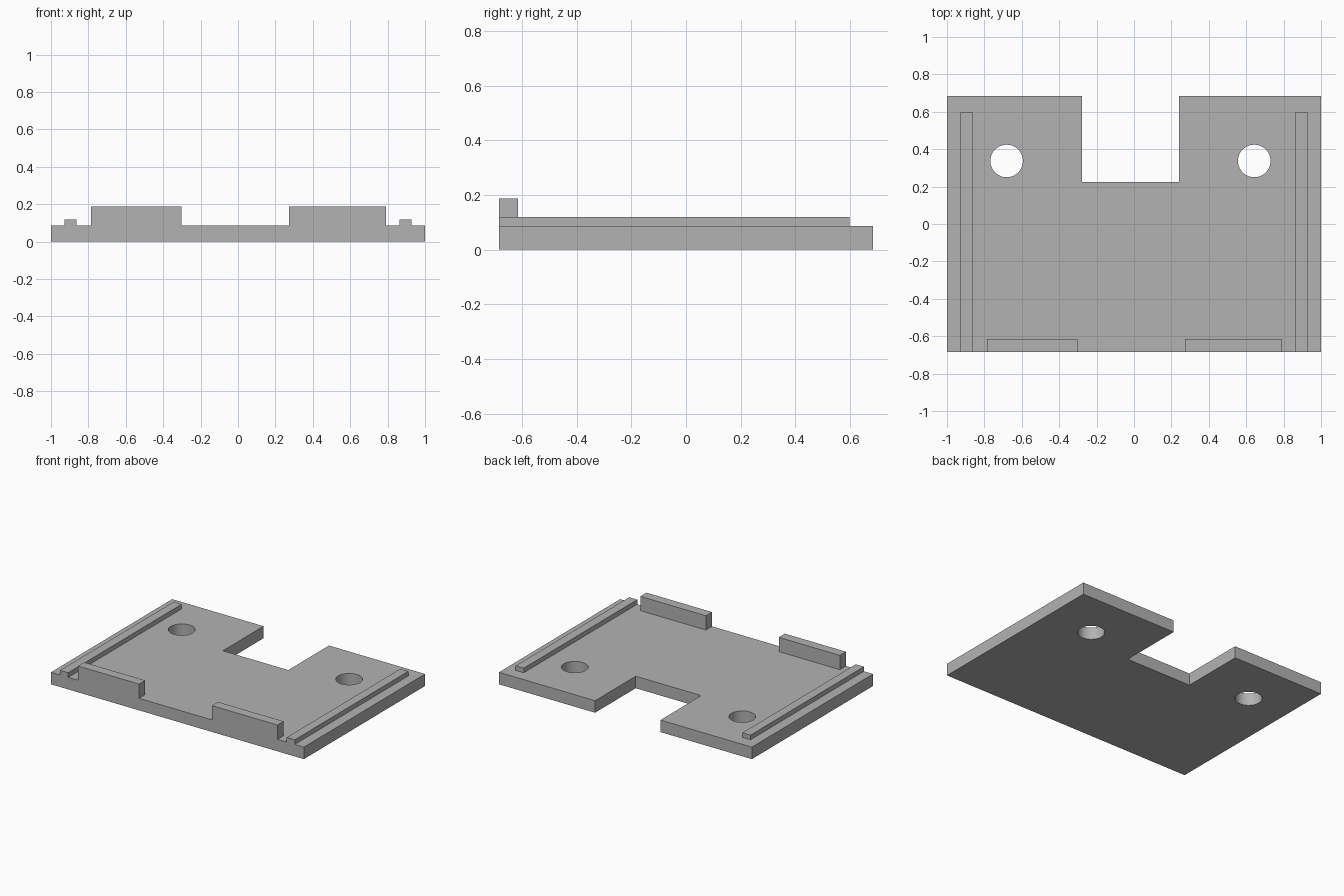
import bpy
import bmesh

if "Cube" in bpy.data.objects:
    bpy.data.objects.remove(bpy.data.objects["Cube"], do_unlink=True)

FRONT, BACK = -0.684, 0.684
PLATE_TOP = 0.086

grey = bpy.data.materials.new("plain grey")
grey.use_nodes = True
colour = (0.45, 0.45, 0.45, 1)
grey.diffuse_color = colour
grey.node_tree.nodes["Principled BSDF"].inputs["Base Color"].default_value = colour


def add_prism(name, outline, bottom, top):
    """Extrude a flat outline from one height to another."""
    bm = bmesh.new()
    base = bm.faces.new([bm.verts.new((x, y, bottom)) for x, y in outline])
    raised = bmesh.ops.extrude_face_region(bm, geom=[base])["geom"]
    verts = [v for v in raised if isinstance(v, bmesh.types.BMVert)]
    bmesh.ops.translate(bm, verts=verts, vec=(0, 0, top - bottom))
    bmesh.ops.recalc_face_normals(bm, faces=bm.faces)
    mesh = bpy.data.meshes.new(name)
    bm.to_mesh(mesh)
    bm.free()
    mesh.materials.append(grey)
    obj = bpy.data.objects.new(name, mesh)
    bpy.context.collection.objects.link(obj)
    return obj


def add_block(name, x0, x1, y0, y1, top):
    """A rectangular block standing on the plate."""
    return add_prism(name, [(x0, y0), (x1, y0), (x1, y1), (x0, y1)], PLATE_TOP, top)


# Base plate with a rectangular notch in the back edge
notch_right, notch_left, notch_front = -0.277, 0.24, 0.225
plate = add_prism("base_plate", [
    (-1, FRONT), (1, FRONT), (1, BACK), (notch_left, BACK),
    (notch_left, notch_front), (notch_right, notch_front),
    (notch_right, BACK), (-1, BACK)], 0, PLATE_TOP)

# Round through-holes either side of the notch
for x in (-0.681, 0.643):
    bpy.ops.mesh.primitive_cylinder_add(vertices=64, radius=0.087, depth=0.4,
                                        location=(x, 0.337, 0.04))
    cutter = bpy.context.object
    cutter.name = "hole_cutter"
    cutter.hide_render = True
    cutter.data.materials.append(grey)
    cut = plate.modifiers.new("hole", "BOOLEAN")
    cut.operation = "DIFFERENCE"
    cut.solver = "EXACT"
    cut.object = cutter
    bpy.context.view_layer.objects.active = plate
    bpy.ops.object.modifier_apply(modifier=cut.name)
    bpy.data.objects.remove(cutter, do_unlink=True)

# Smooth hole walls, sharp plate edges
bpy.ops.object.select_all(action="DESELECT")
plate.select_set(True)
bpy.context.view_layer.objects.active = plate
bpy.ops.object.shade_smooth_by_angle()

# Long rails along both sides
add_block("right_rail", -0.928, -0.864, FRONT, 0.598, 0.119)
add_block("left_rail", 0.864, 0.928, FRONT, 0.598, 0.119)

# Raised stops on the front edge
add_block("right_front_stop", -0.786, -0.303, FRONT, -0.615, 0.188)
add_block("left_front_stop", 0.273, 0.792, FRONT, -0.615, 0.188)
